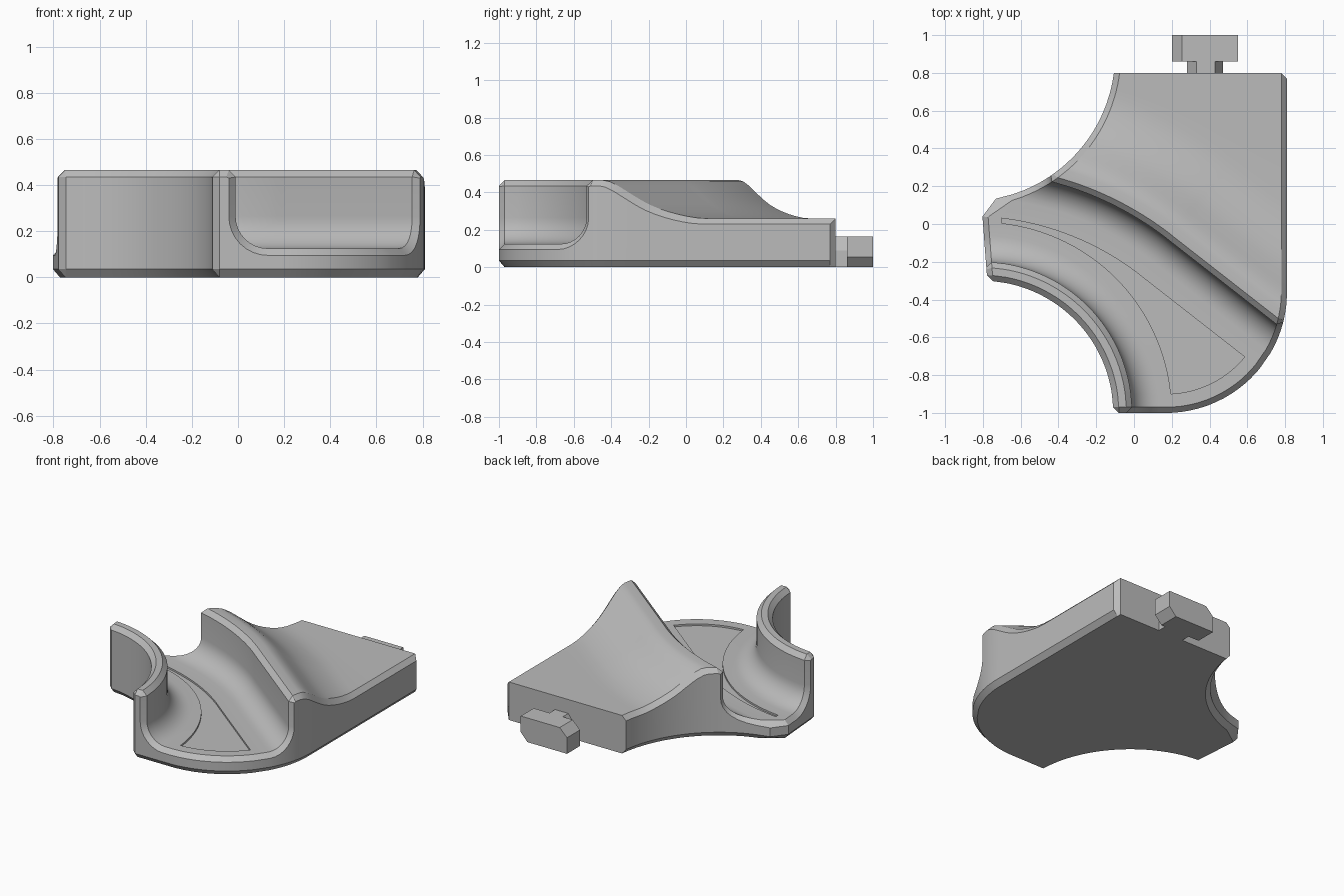
import bpy, bmesh, math
from mathutils import Vector

cube = bpy.data.objects.get("Cube")
if cube:
    bpy.data.objects.remove(cube)

grey = bpy.data.materials.new("plain grey")
grey.use_nodes = True
colour = (0.5, 0.5, 0.5, 1)
grey.diffuse_color = colour
grey.node_tree.nodes["Principled BSDF"].inputs["Base Color"].default_value = colour

TOP, FLOOR, DECK, CH = 0.465, 0.125, 0.26, 0.03   # heights and chamfer size
RECESS = 0.012
FILLET = 0.14
STEPS = 40


def finish(bm, name):
    bmesh.ops.recalc_face_normals(bm, faces=bm.faces)
    mesh = bpy.data.meshes.new(name)
    bm.to_mesh(mesh)
    bm.free()
    mesh.materials.append(grey)
    obj = bpy.data.objects.new(name, mesh)
    bpy.context.collection.objects.link(obj)
    return obj


def inside(p, inset):
    """True inside the plan outline (open at the inner arc and the back)."""
    x, y = p
    if x < -0.81 + (0.14 - y) * 0.076 + inset or x > 0.81 - inset or y < -1 + inset:
        return False
    if math.hypot(x + 0.88, y - 0.9) < 0.78 + inset:
        return False
    return not (x > 0.17 and y < -0.36 and math.hypot(x - 0.17, y + 0.36) > 0.64 - inset)


# Plan curves, each running from left (t=0) to right (t=1)
def inner_arc(r):
    def curve(t):
        a = math.radians(96 - 106 * t)
        return Vector((-0.81 + r * math.cos(a), -1 + r * math.sin(a)))
    return curve


def ridge(d):
    n = Vector((0.615, 0.788))
    bend = Vector((0.2, -0.06))
    centre = bend - 1.75 * n

    def curve(t):
        if t > 0.5:
            return bend + n * d + Vector((0.788, -0.615)) * (t - 0.5) * 2.2
        a = math.radians(95 + (52 - 95) * 2 * t)
        return centre + (1.75 + d) * Vector((math.cos(a), math.sin(a)))
    return curve


def back_line(y):
    return lambda t: Vector((-0.6 + 1.8 * t, y))


def blend(f, g, k):
    return lambda t: f(t).lerp(g(t), k)


def clip(curve, end, inset):
    a, b = 0.5, end
    for _ in range(40):
        m = (a + b) / 2
        if inside(curve(m), inset):
            a = m
        else:
            b = m
    return a


rows = []


def add(curve, z, rim=None, rim_z=None, sunk=False):
    rim_z = z - CH if rim_z is None else rim_z
    rows.append((curve, z, rim or curve, rim_z, sunk))


# Inner wall: chamfered top, upright face, fillet to the floor
add(inner_arc(0.70), TOP - CH, rim_z=TOP - CH)
add(inner_arc(0.73), TOP)
add(inner_arc(0.77), TOP, inner_arc(0.76))
add(inner_arc(0.80), TOP - CH, inner_arc(0.77), TOP - CH - 0.005)
for i in range(9):
    a = math.pi / 2 * i / 8
    c, s = math.cos(a), math.sin(a)
    zc, rc = FLOOR + FILLET, 0.80 + FILLET
    add(inner_arc(rc - FILLET * c), zc - FILLET * s,
        inner_arc(rc - (FILLET + CH) * c), zc - (FILLET + CH) * s)

# Channel floor with a shallow sunken panel
edge_a, edge_b = inner_arc(1.01), ridge(-0.27)
add(edge_a, FLOOR)
for i in range(13):
    add(blend(edge_a, edge_b, i / 12), FLOOR, sunk=True)
add(edge_b, FLOOR)

# Ridge: fillet, upright face, chamfer and flat crest
for i in range(9):
    a = math.pi / 2 * (1 - i / 8)
    c, s = math.cos(a), math.sin(a)
    zc, dc = FLOOR + FILLET, -CH - FILLET
    add(ridge(dc + FILLET * c), zc - FILLET * s,
        ridge(dc + (FILLET + CH) * c), zc - (FILLET + CH) * s)
add(ridge(-CH), TOP - CH, ridge(0), TOP - CH - 0.005)
add(ridge(0), TOP, ridge(0.01))

# Hollow slope behind the ridge, then the level deck
for d, z in ((0.05, TOP), (0.08, 0.458), (0.12, 0.434), (0.15, 0.41), (0.18, 0.386),
             (0.215, 0.359), (0.25, 0.335), (0.29, 0.314), (0.33, 0.297),
             (0.37, 0.283), (0.41, 0.272), (0.45, 0.264), (0.5, DECK)):
    add(ridge(d), z)
for k in (0.33, 0.67):
    add(blend(ridge(0.5), back_line(0.77), k), DECK)
add(back_line(0.77), DECK)
add(back_line(0.80), DECK)

# Build the upper surface as a grid of clipped rows
bm = bmesh.new()
grid = []
for k, (curve, z, rim, rim_z, sunk) in enumerate(rows):
    lo, hi = clip(curve, 0, 0.1), clip(curve, 1, 0.1)
    low = z - RECESS if sunk else z
    mid = [(curve(lo + (hi - lo) * i / STEPS), low) for i in range(STEPS + 1)]
    left, right = [], []
    for end, side in ((0, left), (1, right)):
        near = curve(clip(curve, end, CH))
        cut_corner = k == 0 or (k == len(rows) - 1 and end == 1)
        side.append((near, z) if cut_corner else (rim(clip(rim, end, 0)), rim_z))
        side.append((near, z))
        side.append((curve((lo, hi)[end]), z))
    line = left + mid + right[::-1]
    grid.append([bm.verts.new((p.x, p.y, h)) for p, h in line])
for r0, r1 in zip(grid, grid[1:]):
    for j in range(len(r0) - 1):
        bm.faces.new((r0[j], r0[j + 1], r1[j + 1], r1[j]))

# Skirt and chamfered foot: each rim vertex is paired with its inset neighbour
last = len(grid[0]) - 1
loop = [(grid[0][j], grid[1][min(max(j, 1), last - 1)]) for j in range(last + 1)]
loop += [(row[last], row[last - 1]) for row in grid[1:]]
loop += [(grid[-1][j], grid[-1][max(j, 1)]) for j in range(last - 1, -1, -1)]
loop += [(row[0], row[1]) for row in grid[-2:0:-1]]
skirt = []
for v, w in loop:
    skirt.append((v, bm.verts.new((v.co.x, v.co.y, 0.035)),
                  bm.verts.new((w.co.x, w.co.y, 0))))
for s, t in zip(skirt, skirt[1:] + skirt[:1]):
    for i in (0, 1):
        bm.faces.new((s[i], t[i], t[i + 1], s[i + 1]))
bmesh.ops.remove_doubles(bm, verts=bm.verts, dist=0.0002)
bmesh.ops.holes_fill(bm, edges=[e for e in bm.edges if e.is_boundary], sides=0)
bmesh.ops.dissolve_degenerate(bm, dist=0.00005, edges=bm.edges)
body = finish(bm, "track_body")
bpy.ops.object.select_all(action="DESELECT")
body.select_set(True)
bpy.context.view_layer.objects.active = body
bpy.ops.object.shade_smooth_by_angle(angle=math.radians(28))


# Connector: two extruded profiles at the back
def extrude_profile(name, points, y0, y1):
    bm = bmesh.new()
    face = bm.faces.new([bm.verts.new((x, y0, z)) for x, z in points])
    out = bmesh.ops.extrude_face_region(bm, geom=[face])
    moved = [g for g in out["geom"] if isinstance(g, bmesh.types.BMVert)]
    bmesh.ops.translate(bm, verts=moved, vec=(0, y1 - y0, 0))
    if not face.is_valid or len(bm.faces) < len(points) + 2:
        bmesh.ops.holes_fill(bm, edges=[e for e in bm.edges if e.is_boundary], sides=0)
    return finish(bm, name)


extrude_profile("connector_neck", ((0.28, 0), (0.47, 0), (0.47, 0.09), (0.43, 0.165),
                                   (0.33, 0.165), (0.28, 0.09)), 0.79, 0.87)
extrude_profile("connector_head", ((0.2, 0), (0.5, 0), (0.55, 0.055), (0.55, 0.165),
                                   (0.255, 0.165), (0.2, 0.11)), 0.86, 1.0)
